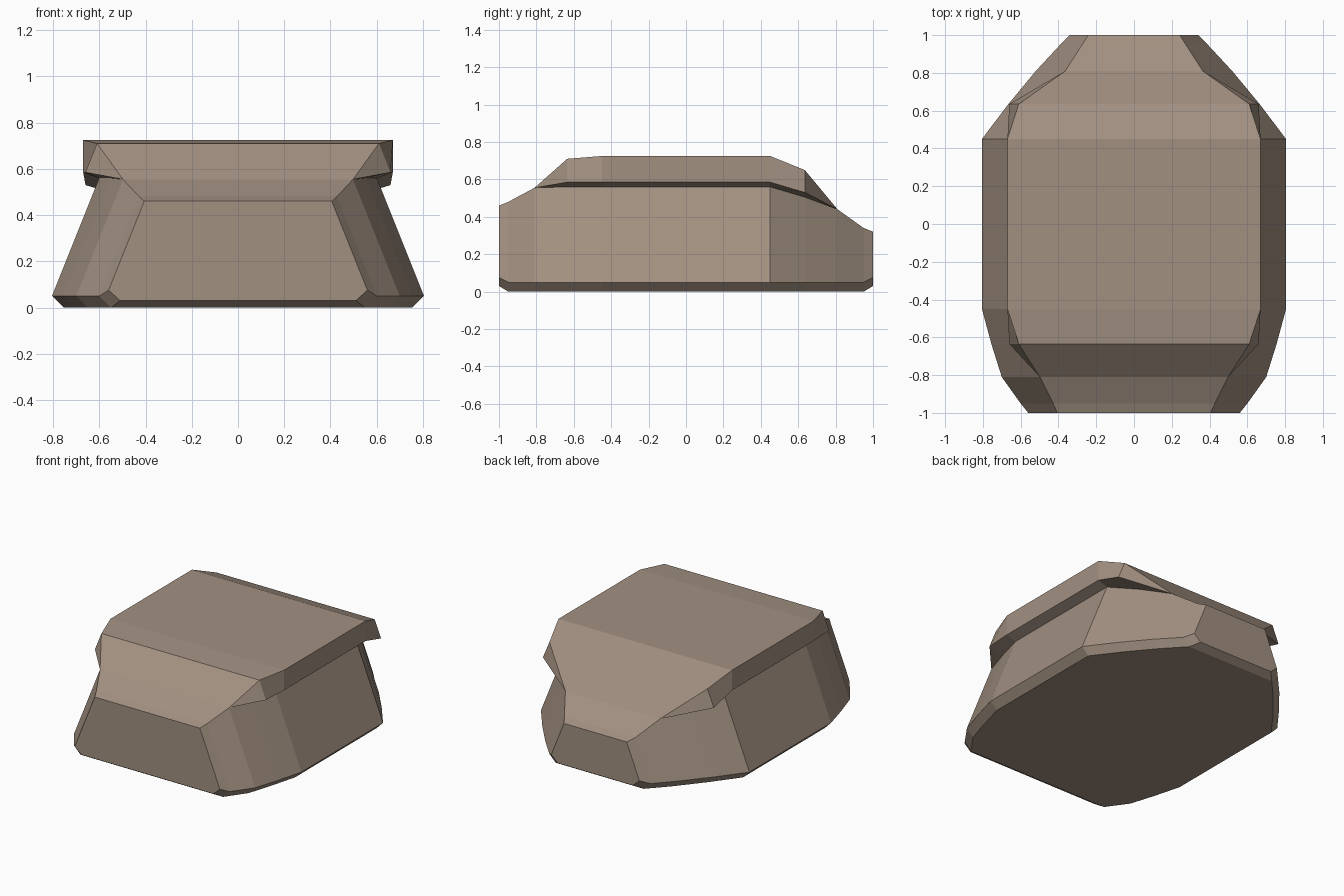
import bpy, bmesh

if "Cube" in bpy.data.objects:
    bpy.data.objects.remove(bpy.data.objects["Cube"])

# Stations front to back: y, hull half-width, bottom z, chamfer z,
# lip half-width, lip z, roof half-width, roof z (None = no overhanging lip)
stations = [
    (-1.00, 0.56, 0.03, 0.075, None, 0.46, None, None),
    (-0.95, 0.60, 0.00, 0.05, None, 0.48, None, None),
    (-0.81, 0.70, 0.00, 0.05, None, 0.555, None, None),
    (-0.635, 0.755, 0.00, 0.05, 0.66, 0.585, 0.61, 0.71),
    (-0.45, 0.805, 0.00, 0.05, 0.67, 0.585, 0.67, 0.725),
    (0.45, 0.805, 0.00, 0.05, 0.67, 0.585, 0.67, 0.725),
    (0.635, 0.665, 0.00, 0.05, 0.66, 0.53, 0.61, 0.65),
    (0.81, 0.52, 0.00, 0.05, None, 0.44, None, None),
    (0.95, 0.39, 0.00, 0.05, None, 0.34, None, None),
    (1.00, 0.34, 0.03, 0.075, None, 0.32, None, None),
]


def half_section(w, z0, z1, lip_w, lip_z, roof_w, roof_z):
    """Bottom edge, chamfer, sloping wall top, lip, roof edge."""
    neck_z = lip_z - 0.025 if lip_w else lip_z
    neck = (w - 0.4 * (neck_z - z1), neck_z)
    lip = (lip_w, lip_z) if lip_w else neck
    roof = (roof_w, roof_z) if roof_w else neck
    return [(w - 0.05, z0), (w, z1), neck, lip, roof]


# Hull with overhanging roof, lofted through the mirrored sections
bm = bmesh.new()
rings = []
for y, *dims in stations:
    half = half_section(*dims)
    outline = half + [(-x, z) for x, z in reversed(half)]
    rings.append([bm.verts.new((x, y, z)) for x, z in outline])
n = len(rings[0])
for a, b in zip(rings, rings[1:]):
    for i in range(n):
        j = (i + 1) % n
        bm.faces.new((a[i], a[j], b[j], b[i]))
bm.faces.new(rings[0])
bm.faces.new(rings[-1])
bmesh.ops.remove_doubles(bm, verts=bm.verts[:], dist=0.0005)
bmesh.ops.recalc_face_normals(bm, faces=bm.faces[:])

mesh = bpy.data.meshes.new("faceted_body")
bm.to_mesh(mesh)
bm.free()
body = bpy.data.objects.new("faceted_body", mesh)
bpy.context.collection.objects.link(body)

# Tan stone colour
mat = bpy.data.materials.new("tan")
mat.diffuse_color = (0.36, 0.28, 0.22, 1)
mat.use_nodes = True
mat.node_tree.nodes["Principled BSDF"].inputs["Base Color"].default_value = mat.diffuse_color
mesh.materials.append(mat)
